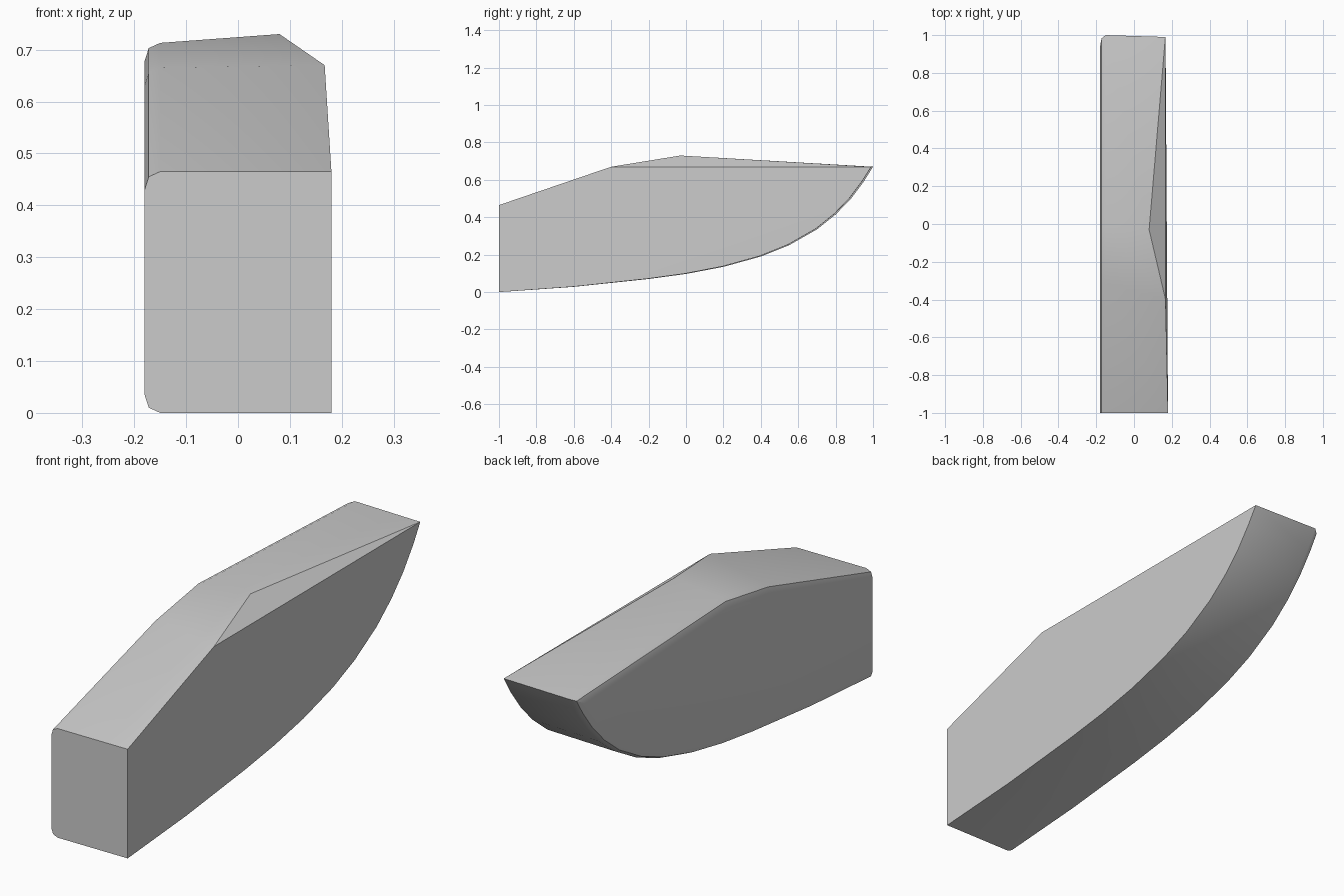
import bpy
import bmesh
import math
from mathutils import Vector

cube = bpy.data.objects.get("Cube")
if cube:
    bpy.data.objects.remove(cube, do_unlink=True)

grey = bpy.data.materials.new("plain_grey")
grey.use_nodes = True
colour = (0.6, 0.6, 0.6, 1)
grey.diffuse_color = colour
grey.node_tree.nodes["Principled BSDF"].inputs["Base Color"].default_value = colour

# Side outline as (y, z): curved underside from front to tip, then the top back to the front
underside = [(-1, 0), (-0.6, 0.028), (-0.2, 0.07), (0, 0.097), (0.2, 0.135),
             (0.4, 0.19), (0.55, 0.25), (0.7, 0.335), (0.8, 0.415), (0.88, 0.497),
             (0.95, 0.59)]
top = [(1, 0.67), (-0.02, 0.713), (-0.31, 0.665), (-1, 0.465)]
outline = [Vector(p) for p in underside + top]


def inset(points, depth):
    """Move the outline inwards, keeping its front end on the front plane."""
    result = []
    for i, p in enumerate(points):
        if i in (0, len(points) - 1):
            result.append(p + Vector((0, depth if i == 0 else -depth)))
            continue
        a = (p - points[i - 1]).normalized()
        b = (points[i + 1] - p).normalized()
        na, nb = Vector((-a.y, a.x)), Vector((-b.y, b.x))
        result.append(p + (na + nb) * depth / (1 + na.dot(nb)))
    return result


bm = bmesh.new()


def ring(points):
    return [bm.verts.new(p) for p in points]


# Rounded rim on the right-hand side
rings = [ring([(x, p.x, p.y) for p in inset(outline, d)])
         for x, d in ((-0.18, 0.035), (-0.172, 0.01), (-0.15, 0))]

# Sharp, slightly tapering left-hand side with a raised top corner
sharp = [(0.18 - 0.0065 * (y + 1), y - 0.004 * (y + 1), z + 0.002 * (y + 1))
         for y, z in underside]
sharp += [(0.166, 0.99, 0.67), (0.08, -0.03, 0.73), (0.167, -0.4, 0.67), (0.18, -1, 0.465)]
rings.append(ring(sharp))

# Skin between the rings
for r, s in zip(rings, rings[1:]):
    for i in range(len(r) - 1):
        bm.faces.new((r[i], r[i + 1], s[i + 1], s[i]))

# Flat sides, the slanted corner facet and the front face
n = len(underside)
left = rings[-1]
bm.faces.new(rings[0])
bm.faces.new(left[1:n - 1])
bm.faces.new([left[0], left[1]] + left[n - 2:n + 1] + left[n + 2:])
bm.faces.new((left[n], left[n + 1], left[n + 2]))
bm.faces.new([r[0] for r in rings] + [r[-1] for r in reversed(rings)])
bmesh.ops.recalc_face_normals(bm, faces=bm.faces)

mesh = bpy.data.meshes.new("tapered_block")
bm.to_mesh(mesh)
bm.free()
mesh.materials.append(grey)
block = bpy.data.objects.new("tapered_block", mesh)
bpy.context.collection.objects.link(block)
bpy.ops.object.select_all(action="DESELECT")
block.select_set(True)
bpy.context.view_layer.objects.active = block
bpy.ops.object.shade_smooth_by_angle(angle=math.radians(30))
